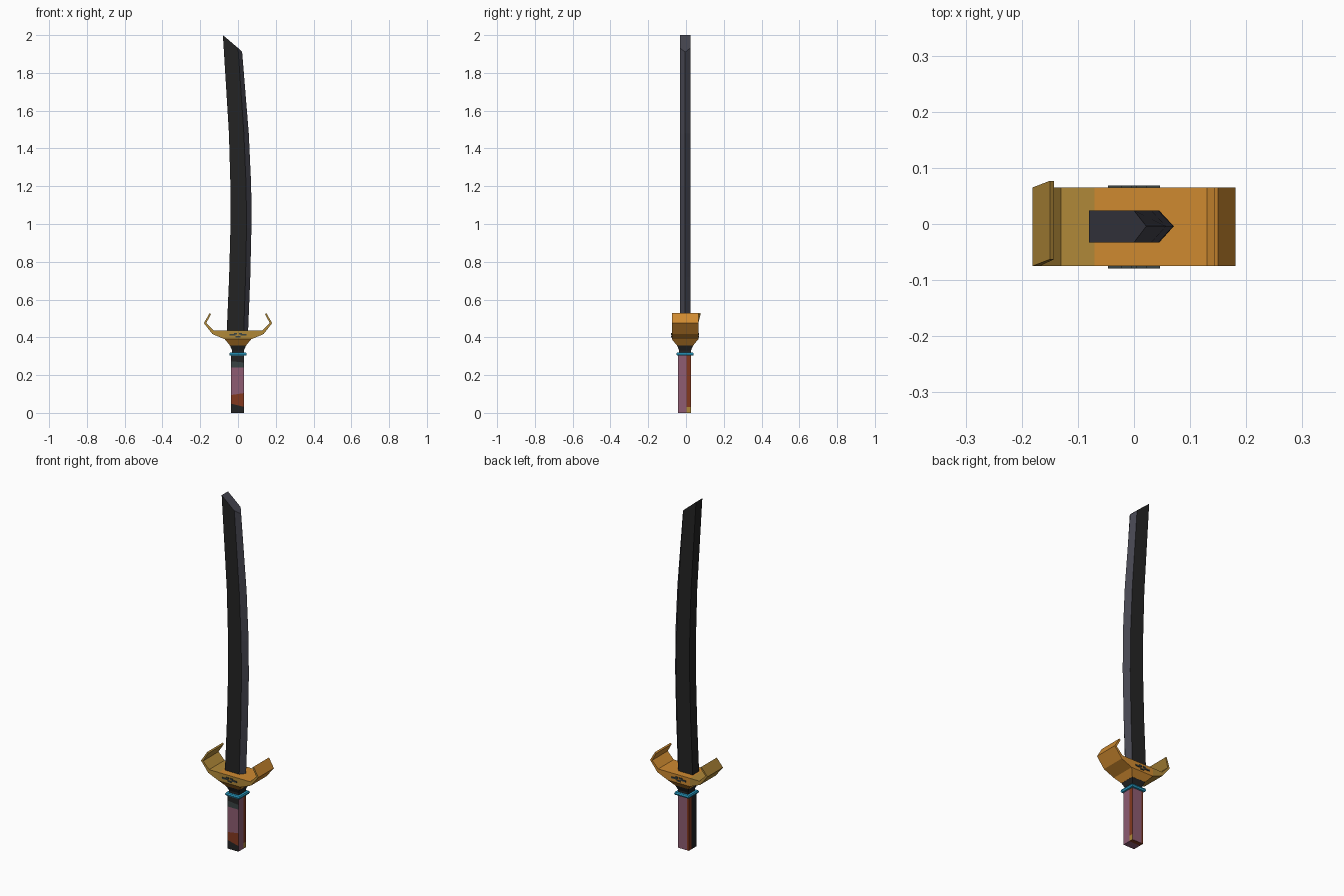
import bpy, bmesh
from mathutils import Vector

if "Cube" in bpy.data.objects:
    bpy.data.objects.remove(bpy.data.objects["Cube"])

YC = -0.005  # depth centre of grip, guard and blade


def material(name, hexcode):
    def lin(c):
        c /= 255
        return c / 12.92 if c <= 0.04045 else ((c + 0.055) / 1.055) ** 2.4
    m = bpy.data.materials.new(name)
    m.diffuse_color = [lin(int(hexcode[i:i + 2], 16)) for i in (0, 2, 4)] + [1]
    m.use_nodes = True
    m.node_tree.nodes["Principled BSDF"].inputs["Base Color"].default_value = m.diffuse_color
    return m


BLACK = material("black", "242424")
STEEL = material("dark_steel", "45454f")
GOLD = material("orange_gold", "cf8a30")
OLIVE = material("olive_gold", "b08838")
MAUVE = material("mauve", "8e5c72")
RUST = material("rust", "84391f")
CYAN = material("cyan", "2ba6d0")
SLATE = material("slate", "3a4444")


def finish(name, bm, mats, rule=None):
    bmesh.ops.recalc_face_normals(bm, faces=bm.faces[:])
    bm.normal_update()
    if rule:
        for f in bm.faces:
            f.material_index = mats.index(rule(f.calc_center_median(), f.normal))
    me = bpy.data.meshes.new(name)
    bm.to_mesh(me)
    bm.free()
    for m in mats:
        me.materials.append(m)
    ob = bpy.data.objects.new(name, me)
    bpy.context.collection.objects.link(ob)
    return ob


def loft(rings):
    bm = bmesh.new()
    vs = [[bm.verts.new(p) for p in r] for r in rings]
    n = len(vs[0])
    for a, b in zip(vs, vs[1:]):
        for i in range(n):
            j = (i + 1) % n
            bm.faces.new((a[i], a[j], b[j], b[i]))
    bm.faces.new(vs[0])
    bm.faces.new(vs[-1])
    return bm


def rect(hx, hy, z, cx=0.0, cy=YC):
    return [(cx + sx * hx, cy + sy * hy, z)
            for sx, sy in ((-1, -1), (1, -1), (1, 1), (-1, 1))]


def box(x0, x1, y0, y1, z0, z1):
    c = ((x1 - x0) / 2, (y1 - y0) / 2), ((x0 + x1) / 2, (y0 + y1) / 2)
    return loft([rect(*c[0], z, *c[1]) for z in (z0, z1)])


# Curved blade: spine x, bevel x, edge x, height (slanted last ring is the tip)
stations = [(-.060, .030, .053, .42, .42, .42),
            (-.047, .040, .065, .72, .72, .72),
            (-.040, .045, .071, .98, .98, .98),
            (-.040, .043, .070, 1.20, 1.20, 1.20),
            (-.048, .031, .057, 1.48, 1.48, 1.48),
            (-.080, .000, .022, 2.00, 1.932, 1.91)]
rings = [[(s, -.033, zs), (b, -.033, zb), (e, -.004, ze), (b, .024, zb), (s, .024, zs)]
         for s, b, e, zs, zb, ze in stations]


def blade_rule(c, n):
    return STEEL if n.x > .3 or n.z > .3 else BLACK


finish("blade", loft(rings), [BLACK, STEEL], blade_rule)

# Grip: box cut into painted zones
bm = box(-.037, .033, -.043, .027, 0, .305)
cuts = [((0, 0, .04), (.25, 0, 1)), ((0, 0, .10), (-.15, 0, 1)),
        ((0, 0, .24), (0, 0, 1)), ((0, 0, .27), (.1, 0, 1)),
        ((0, .003, 0), (0, 1, 0)), ((-.026, 0, 0), (1, 0, 0))]
for co, no in cuts:
    bmesh.ops.bisect_plane(bm, geom=bm.verts[:] + bm.edges[:] + bm.faces[:],
                           plane_co=Vector(co), plane_no=Vector(no))


def grip_rule(c, n):
    if n.y < -.5:  # front: bands by height
        for top, m in ((.04, BLACK), (.10, RUST), (.24, MAUVE), (.27, SLATE)):
            if c.z < top:
                return m
        return BLACK
    if n.x > .5:
        if c.y > .003:
            return OLIVE if c.z < .04 else RUST
        return MAUVE
    if n.x < -.5:
        return RUST if c.y > .003 else BLACK
    if n.y > .5:
        return RUST if c.x < -.026 else MAUVE
    return RUST if c.y > .003 else MAUVE


finish("grip", bm, [BLACK, RUST, MAUVE, SLATE, OLIVE], grip_rule)

# Ring and flared neck
finish("grip_ring", loft([rect(.043, .043, .303), rect(.046, .046, .311),
                          rect(.043, .043, .319)]), [CYAN])
finish("neck", loft([rect(.031, .031, .30), rect(.031, .031, .33),
                     rect(.043, .043, .358)]), [BLACK])
# Guard bowl above the neck
finish("guard_bowl", loft([rect(.043, .043, .357), rect(.07, .07, .39)]), [GOLD])

# Guard: one half profile, mirrored, extruded in depth
half = [(.07, .39), (.135, .417), (.181, .475), (.150, .528),
        (.143, .522), (.168, .476), (.130, .437), (.07, .437)]


def guard_rule(c, n):
    return OLIVE if c.x < -.07 or n.y < -.5 else GOLD


for side, name in ((1, "guard_arm_right"), (-1, "guard_arm_left")):
    def slab(y):
        # the left tip is slightly skewed in depth
        return [(side * x, y + (.012 if side < 0 and z > .5 else 0), z) for x, z in half]
    finish(name, loft([slab(-.075), slab(.065)]), [GOLD, OLIVE], guard_rule)
finish("guard_centre", box(-.07, .07, -.075, .065, .39, .437), [GOLD, OLIVE], guard_rule)

# Small dark ornaments on the front and back of the guard
for tag, y0, y1 in (("front", -.079, -.074), ("back", .064, .069)):
    for i, (x, z, w) in enumerate(((-.03, .413, .016), (.03, .413, .016),
                                   (0, .404, .012), (-.013, .42, .009), (.013, .42, .009))):
        finish(f"guard_ornament_{tag}_{i}",
               box(x - w, x + w, y0, y1, z - .004, z + .004), [SLATE])
